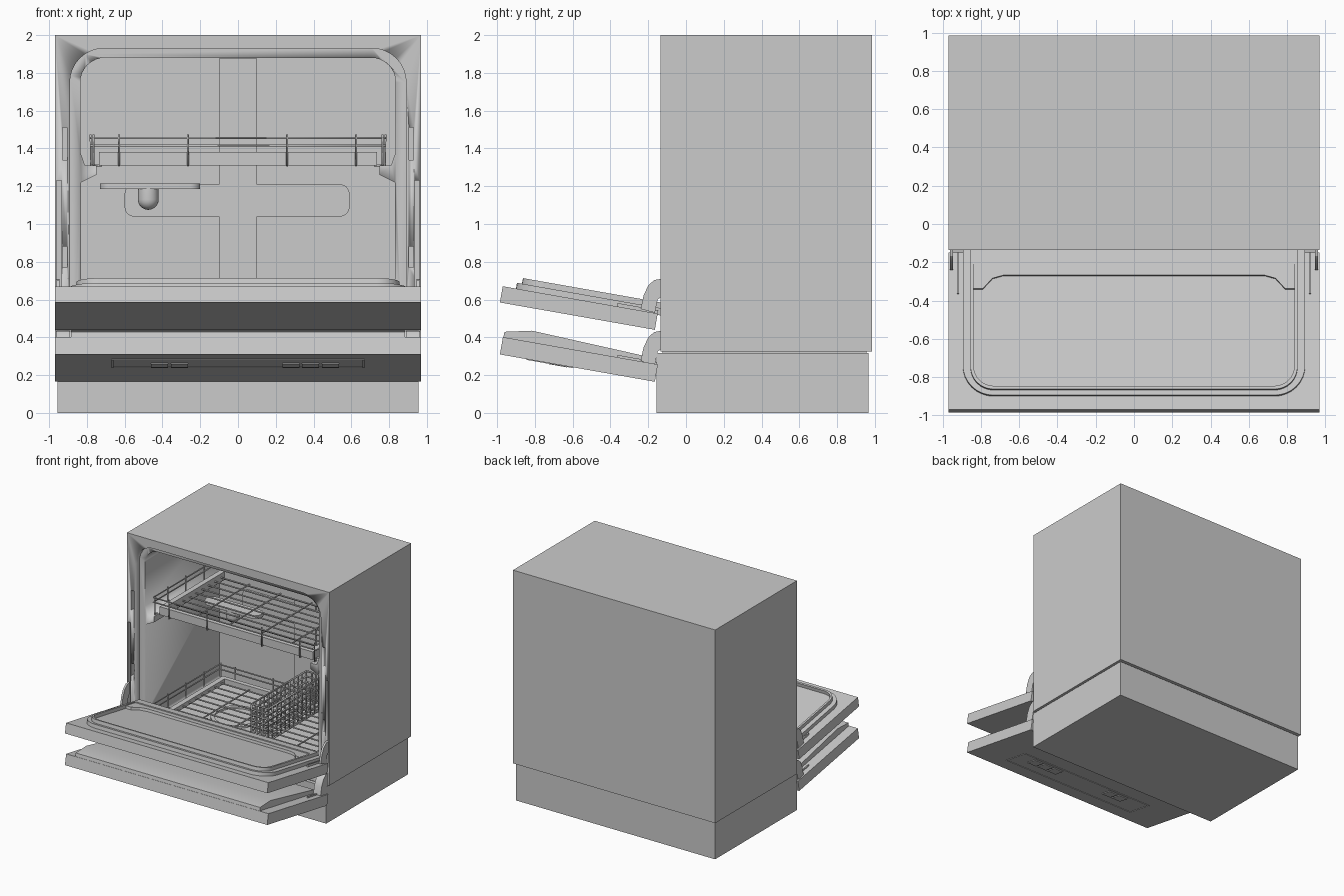
import bpy, bmesh, math
from mathutils import Vector

if "Cube" in bpy.data.objects:
    bpy.data.objects.remove(bpy.data.objects["Cube"])

TILT = math.radians(-10)

def finish(bm, name, door_z=None):
    bmesh.ops.recalc_face_normals(bm, faces=bm.faces[:])
    me = bpy.data.meshes.new(name)
    bm.to_mesh(me)
    bm.free()
    ob = bpy.data.objects.new(name, me)
    bpy.context.collection.objects.link(ob)
    if door_z is not None:          # part lies in an open door's tilted frame
        ob.location = (0, -0.165, door_z)
        ob.rotation_euler.x = TILT
    bpy.ops.object.select_all(action='DESELECT')
    bpy.context.view_layer.objects.active = ob
    ob.select_set(True)
    bpy.ops.object.shade_smooth_by_angle(angle=math.radians(30))
    return ob

def prism(name, pts, axis, lo, hi, hole=None, door_z=None):
    """Extrude a 2D outline along an axis; hole is an inner outline of equal length."""
    def at(p, h):
        return {'x': (h, p[0], p[1]), 'y': (p[0], h, p[1]), 'z': (p[0], p[1], h)}[axis]
    bm = bmesh.new()
    n = len(pts)
    loops = [[bm.verts.new(at(p, h)) for p in o] for o in ([pts, hole] if hole else [pts]) for h in (lo, hi)]
    def bridge(a, b):
        for i in range(n):
            j = (i + 1) % n
            bm.faces.new((a[i], a[j], b[j], b[i]))
    bridge(loops[0], loops[1])
    if hole:
        bridge(loops[2], loops[3])
        bridge(loops[0], loops[2])
        bridge(loops[1], loops[3])
    else:
        bm.faces.new(loops[0])
        bm.faces.new(loops[1])
    return finish(bm, name, door_z)

def rect(x0, x1, y0, y1):
    return [(x0, y0), (x1, y0), (x1, y1), (x0, y1)]

def box(name, x0, x1, y0, y1, z0, z1, door_z=None):
    return prism(name, rect(x0, x1, y0, y1), 'z', z0, z1, door_z=door_z)

def fillet(pts, radii, seg=8):
    out = []
    for i, r in enumerate(radii):
        p = Vector(pts[i])
        if r == 0:
            out.append(tuple(p))
            continue
        u = (Vector(pts[i - 1]) - p).normalized()
        v = (Vector(pts[(i + 1) % len(pts)]) - p).normalized()
        half = u.angle(v) / 2
        c = p + (u + v).normalized() * r / math.sin(half)
        a, b = p + u * r / math.tan(half) - c, p + v * r / math.tan(half) - c
        f = a.angle(b)
        for k in range(seg + 1):
            t = k / seg
            out.append(tuple(c + (a * math.sin((1 - t) * f) + b * math.sin(t * f)) / math.sin(f)))
    return out

def wires(name, lines, r=0.006):
    cu = bpy.data.curves.new(name, 'CURVE')
    cu.dimensions = '3D'
    cu.bevel_depth, cu.bevel_resolution, cu.use_fill_caps = r, 1, True
    for pts, closed in lines:
        sp = cu.splines.new('POLY')
        sp.points.add(len(pts) - 1)
        for q, p in zip(sp.points, pts):
            q.co = (*p, 1)
        sp.use_cyclic_u = closed
    ob = bpy.data.objects.new(name, cu)
    bpy.context.collection.objects.link(ob)
    bpy.ops.object.select_all(action='DESELECT')
    bpy.context.view_layer.objects.active = ob
    ob.select_set(True)
    bpy.ops.object.convert(target='MESH')

def cut(target, cutter):
    m = target.modifiers.new('cut', 'BOOLEAN')
    m.operation, m.solver, m.object = 'DIFFERENCE', 'EXACT', cutter
    bpy.ops.object.select_all(action='DESELECT')
    bpy.context.view_layer.objects.active = target
    target.select_set(True)
    bpy.ops.object.modifier_apply(modifier=m.name)
    bpy.data.objects.remove(cutter)

# Cabinet shell with stepped opening, tub cavity and hinge slots
box('base', -0.955, 0.955, -0.155, 0.965, 0, 0.318)
cabinet = box('cabinet', -0.97, 0.97, -0.135, 0.985, 0.325, 2.0)
box('base_joint', -0.945, 0.945, -0.125, 0.955, 0.31, 0.33)
opening = fillet(rect(-0.89, 0.89, 0.45, 1.93), [0.03, 0.03, 0.18, 0.18])
cut(cabinet, prism('opening_cutter', opening, 'y', -0.3, -0.08))
half = [(0.83, 0.37), (0.83, 1.22), (0.75, 1.26), (0.75, 1.31), (0.81, 1.31), (0.835, 1.38), (0.835, 1.88)]
rad = [0.03, 0, 0, 0, 0, 0, 0.13]
tub = fillet(half + [(-x, z) for x, z in reversed(half)], rad + rad[::-1])
cut(cabinet, prism('tub_cutter', tub, 'y', -0.1, 0.93))
for s in (-1, 1):
    for a, b, z0, z1 in ((0.905, 0.93, 1.34, 1.51), (0.905, 0.93, 0.77, 0.88), (0.935, 0.96, 0.5, 1.23)):
        x0, x1 = sorted((s * a, s * b))
        cut(cabinet, box('slot_cutter', x0, x1, -0.2, -0.09, z0, z1))

# Back wall relief
box('back_duct', -0.1, 0.1, 0.92, 0.94, 0.36, 1.875)
prism('back_cross_duct', fillet(rect(-0.6, 0.59, 1.04, 1.21), [0.05] * 4), 'y', 0.917, 0.94)

# Spray arm with hub, and floor filter
prism('spray_arm', fillet(rect(-0.73, -0.2, 0.55, 0.67), [0.055] * 4), 'z', 1.185, 1.215)
bm = bmesh.new()
bmesh.ops.create_uvsphere(bm, u_segments=24, v_segments=12, radius=0.055)
for v in bm.verts:
    v.co.z = v.co.z + 1.13 if v.co.z < 0.001 else 1.19
    v.co.x -= 0.475
    v.co.y += 0.61
finish(bm, 'spray_hub')
def circle(cx, cy, r):
    return [(cx + r * math.cos(k * math.pi / 16), cy + r * math.sin(k * math.pi / 16)) for k in range(32)]
prism('floor_filter', circle(-0.3, 0.4, 0.2), 'z', 0.365, 0.385, hole=circle(-0.3, 0.4, 0.17))

# Racks: frame band, wire rails, uprights and floor grid
Y0, Y1 = -0.045, 0.86
def loop(x0, x1, y0, y1, z):
    return ([(x, y, z) for x, y in rect(x0, x1, y0, y1)], True)

def rack(name, zb, zt, rails, top):
    prism(name + '_frame', rect(-0.735, 0.735, Y0 + 0.02, Y1 - 0.02), 'z', zb, zt,
          hole=rect(-0.69, 0.69, Y0 + 0.06, Y1 - 0.06))
    lines = [loop(-0.78, 0.78, Y0, Y1, z) for z in rails]
    for x in (-0.765, -0.63, -0.265, 0.26, 0.625, 0.765):
        for y, inner in ((Y0, Y0 + 0.03), (Y1, Y1 - 0.03)):
            lines.append(([(x, inner, zb), (x, y, zb), (x, y, top)], False))
    for y in (0.15, 0.4, 0.65):
        for s in (-1, 1):
            lines.append(([(s * 0.72, y, zb), (s * 0.78, y, zb), (s * 0.78, y, top)], False))
    zf = (zb + zt) / 2
    for k in range(9):
        y = Y0 + 0.1 + k * 0.0875
        lines.append(([(-0.7, y, zf), (0.7, y, zf)], False))
    for x in (-0.45, -0.15, 0.15, 0.45):
        lines.append(([(x, Y0 + 0.03, zf - 0.012), (x, Y1 - 0.03, zf - 0.012)], False))
    wires(name + '_wires', lines)

rack('upper_rack', 1.31, 1.38, (1.415, 1.455), 1.475)
rack('lower_rack', 0.41, 0.45, (0.49, 0.53), 0.545)

# Cutlery basket grid
bx0, bx1, by0, by1, bz0, bz1 = 0.06, 0.22, 0.1, 0.85, 0.42, 0.70
grid = [loop(bx0, bx1, by0, by1, bz0 + k * (bz1 - bz0) / 6) for k in range(7)]
for k in range(14):
    y = by0 + k * (by1 - by0) / 13
    grid.append(([(bx0, y, bz1), (bx0, y, bz0), (bx1, y, bz0), (bx1, y, bz1)], False))
for y in (by0, by1):
    for x in (0.113, 0.167):
        grid.append(([(x, y, bz0), (x, y, bz1)], False))
wires('cutlery_basket', grid, 0.008)

# Inner door: slab, stepped rounded liner and dished centre
D = 0.44
box('inner_door_slab', -0.97, 0.97, -0.833, 0, 0, 0.087, D)
prism('door_liner', fillet(rect(-0.895, 0.895, -0.762, 0.02), [0.16, 0.16, 0, 0]), 'z', 0.08, 0.118, door_z=D)
prism('door_liner_rim', fillet(rect(-0.855, 0.855, -0.735, 0.01), [0.12, 0.12, 0, 0]), 'z', 0.11, 0.148,
      hole=fillet(rect(-0.838, 0.838, -0.718, -0.07), [0.105, 0.105, 0, 0]), door_z=D)
lip = [(0.84, -0.06), (0.84, -0.2), (0.79, -0.2), (0.74, -0.145), (0.68, -0.128)]
prism('door_hinge_lip', lip + [(-x, y) for x, y in reversed(lip)], 'z', 0.11, 0.14, door_z=D)

# Outer door: slab, raised wedge and control strip underneath
D = 0.165
box('outer_door_slab', -0.97, 0.97, -0.833, 0, 0, 0.093, D)
prism('outer_door_core', [(-0.83, 0.08), (-0.06, 0.08), (-0.08, 0.125), (-0.687, 0.153), (-0.83, 0.122)],
      'x', -0.885, 0.885, door_z=D)
prism('control_frame', rect(-0.67, 0.67, -0.69, -0.44), 'z', -0.004, 0.01,
      hole=rect(-0.66, 0.66, -0.68, -0.45), door_z=D)
for x in (-0.415, -0.31, 0.28, 0.385, 0.49):
    box('control_button', x - 0.045, x + 0.045, -0.57, -0.47, -0.006, 0.01, D)

# Curved hinge arms on both doors
arch = [(-0.24, 0.55), (-0.225, 0.62), (-0.2, 0.675), (-0.168, 0.703), (-0.13, 0.71),
        (-0.13, 0.615), (-0.15, 0.6), (-0.165, 0.53)]
for s in (-1, 1):
    for name, a, b, dz in (('upper_hinge', 0.945, 0.962, 0), ('lower_hinge', 0.89, 0.96, -0.275)):
        prism(name, [(y, z + dz) for y, z in arch], 'x', s * a, s * b)
    for dz in (0.44, 0.165):
        x0, x1 = sorted((s * 0.915, s * 0.925))
        box('hinge_plate', x0, x1, -0.22, 0, 0.06, 0.105, dz)
